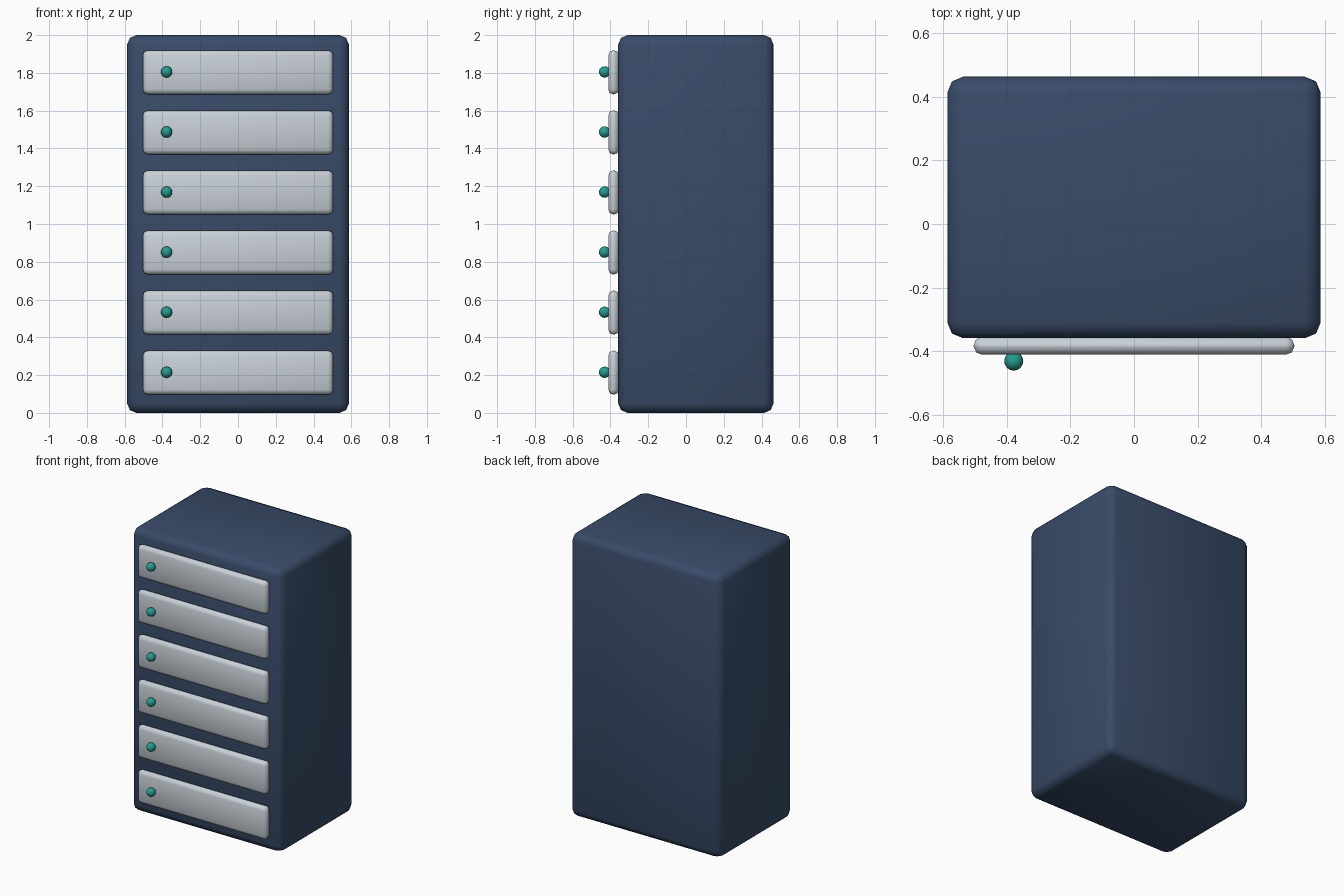
import bpy

if "Cube" in bpy.data.objects:
    bpy.data.objects.remove(bpy.data.objects["Cube"])


def material(name, rgb):
    m = bpy.data.materials.new(name)
    m.diffuse_color = (*rgb, 1)
    m.use_nodes = True
    m.node_tree.nodes["Principled BSDF"].inputs["Base Color"].default_value = m.diffuse_color
    return m


navy = material("navy_paint", (0.04, 0.07, 0.14))
silver = material("pale_grey", (0.58, 0.63, 0.68))
teal = material("teal", (0.02, 0.33, 0.28))


def rounded_box(name, loc, size, bevel, mat):
    bpy.ops.mesh.primitive_cube_add(size=1, location=loc)
    ob = bpy.context.object
    ob.name = name
    ob.scale = size
    bpy.ops.object.transform_apply(location=False, rotation=False, scale=True)
    mod = ob.modifiers.new("Bevel", 'BEVEL')
    mod.width = bevel
    mod.segments = 2
    ob.data.materials.append(mat)
    bpy.ops.object.shade_smooth()
    return ob


# Cabinet body
rounded_box("cabinet_body", (0, 0.052, 1), (1.174, 0.822, 2), 0.05, navy)

# Six drawer fronts, each with a round knob on the left
for i in range(6):
    z = 0.213 + i * 0.318
    rounded_box(f"drawer_front_{i + 1}", (0, -0.383, z), (1.008, 0.056, 0.233), 0.026, silver)
    bpy.ops.mesh.primitive_uv_sphere_add(segments=16, ring_count=8, radius=0.03,
                                         location=(-0.378, -0.431, z + 0.002))
    knob = bpy.context.object
    knob.name = f"drawer_knob_{i + 1}"
    knob.data.materials.append(teal)
    bpy.ops.object.shade_smooth()
